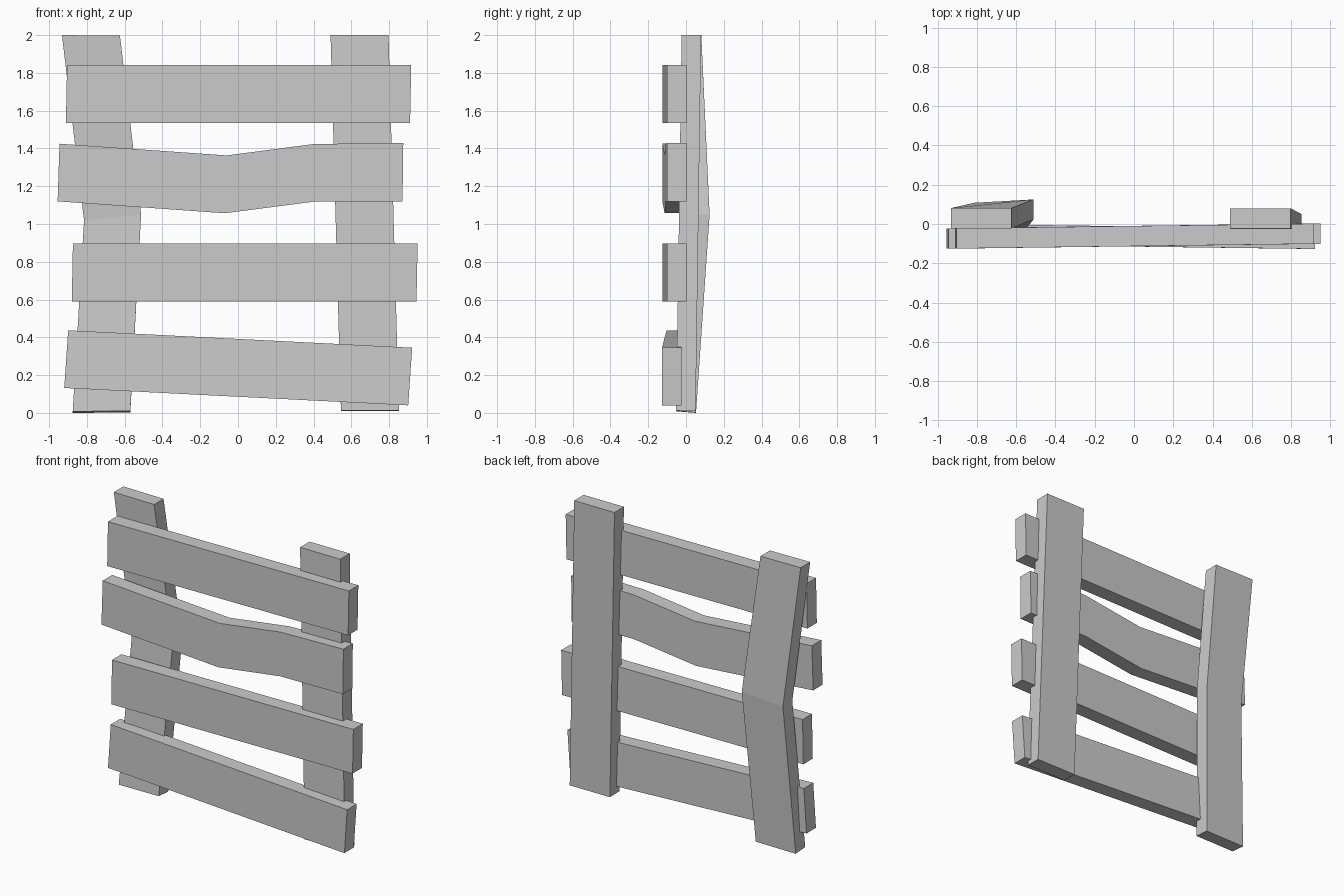
import bpy, bmesh

if "Cube" in bpy.data.objects:
    bpy.data.objects.remove(bpy.data.objects["Cube"])

THICK = 0.103  # board thickness


def board(name, sections):
    """Loft a flat board. Each section: two face-edge points (x, z, front y), plus z drop at the back."""
    bm = bmesh.new()
    rings = []
    for (ax, az, ay), (bx, bz, by), drop in sections:
        rings.append([bm.verts.new(p) for p in (
            (ax, ay, az), (bx, by, bz),
            (bx, by + THICK, bz - drop), (ax, ay + THICK, az - drop))])
    for r, s in zip(rings, rings[1:]):
        for i in range(4):
            j = (i + 1) % 4
            bm.faces.new((r[i], r[j], s[j], s[i]))
    bm.faces.new(rings[0])
    bm.faces.new(rings[-1])
    bmesh.ops.recalc_face_normals(bm, faces=bm.faces)
    mesh = bpy.data.meshes.new(name)
    bm.to_mesh(mesh)
    bm.free()
    obj = bpy.data.objects.new(name, mesh)
    bpy.context.collection.objects.link(obj)
    return obj


def slat(name, y_left, y_right, stations):
    """Cross board: stations are (x low, z low, x high, z high) from left to right."""
    x0, x1 = stations[0][0], stations[-1][0]
    sections = []
    for xl, zl, xh, zh in stations:
        y = y_left + (y_right - y_left) * (xl - x0) / (x1 - x0)
        sections.append(((xl, zl, y), (xh, zh, y), 0))
    board(name, sections)


# Uprights: the left one is kinked backwards and inwards, the right one just leans
board("left_post", [
    ((-0.875, 0.008, -0.05), (-0.57, 0.01, -0.05), 0.008),
    ((-0.815, 1.02, 0.005), (-0.513, 1.05, 0.022), 0),
    ((-0.932, 2.0, -0.022), (-0.625, 1.997, -0.022), 0)])
board("right_post", [
    ((0.545, 0.012, -0.052), (0.852, 0.012, -0.052), 0.002),
    ((0.49, 2.0, -0.023), (0.797, 2.0, -0.023), 0)])

# Cross slats nailed on the front
slat("top_slat", -0.125, -0.101, [
    (-0.911, 1.535, -0.905, 1.843), (0.911, 1.535, 0.917, 1.843)])
slat("bent_slat", -0.125, -0.101, [
    (-0.955, 1.12, -0.945, 1.425), (-0.07, 1.057, -0.06, 1.363),
    (0.40, 1.118, 0.40, 1.423), (0.871, 1.118, 0.875, 1.43)])
slat("lower_slat", -0.125, -0.101, [
    (-0.88, 0.59, -0.874, 0.897), (0.945, 0.59, 0.951, 0.897)])
slat("bottom_slat", -0.103, -0.127, [
    (-0.92, 0.132, -0.899, 0.437), (0.901, 0.04, 0.922, 0.345)])
